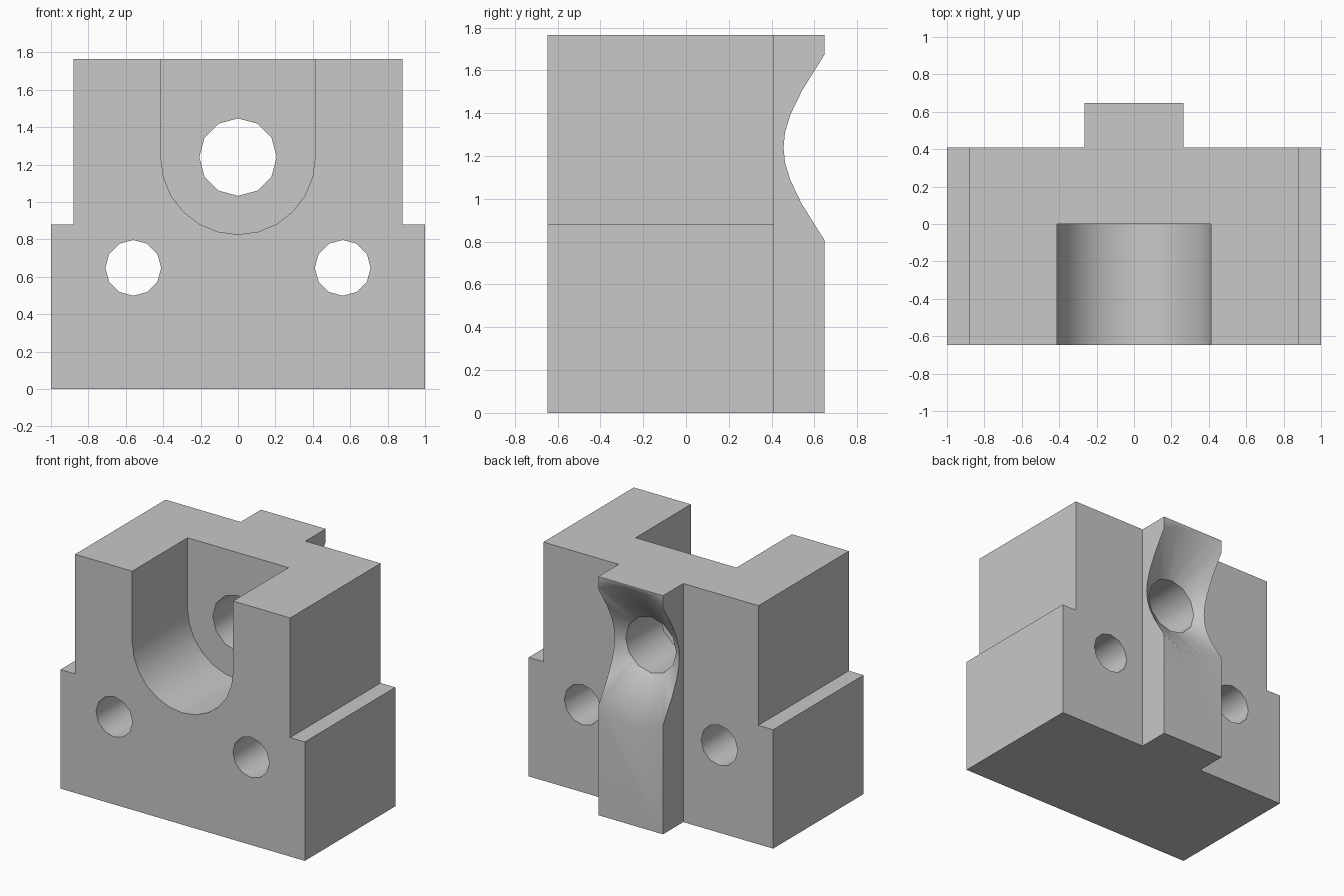
import bpy
import bmesh
import math

cube = bpy.data.objects.get("Cube")
if cube:
    bpy.data.objects.remove(cube)

FRONT, BACK, RIB_BACK = -0.647, 0.41, 0.647
TOP, BORE_Z, BORE_R, SLOT_R = 1.765, 1.24, 0.207, 0.413

grey = bpy.data.materials.new("plain_grey")
grey.use_nodes = True
colour = (0.58, 0.58, 0.58, 1)
grey.diffuse_color = colour
grey.node_tree.nodes["Principled BSDF"].inputs["Base Color"].default_value = colour


def loft(name, rings):
    """Closed solid between two matching rings of points, normals outward."""
    bm = bmesh.new()
    lower, upper = [[bm.verts.new(p) for p in ring] for ring in rings]
    bm.faces.new(lower)
    bm.faces.new(upper)
    for i in range(len(lower)):
        bm.faces.new((lower[i - 1], lower[i], upper[i], upper[i - 1]))
    bmesh.ops.recalc_face_normals(bm, faces=bm.faces)
    mesh = bpy.data.meshes.new(name)
    bm.to_mesh(mesh)
    bm.free()
    mesh.materials.append(grey)
    obj = bpy.data.objects.new(name, mesh)
    bpy.context.collection.objects.link(obj)
    return obj


def arc(x, z, r, n, sweep=math.tau):
    """Points of a circle or arc in the front plane, from +x and downwards."""
    count = n if sweep == math.tau else n + 1
    return [(x + r * math.cos(sweep * i / n), z - r * math.sin(sweep * i / n))
            for i in range(count)]


def along_y(name, profile, y0, y1):
    return loft(name, [[(x, y, z) for x, z in profile] for y in (y0, y1)])


# Block with a back rib, from its footprint
half = [(1, FRONT), (1, BACK), (0.265, BACK), (0.265, RIB_BACK)]
footprint = half + [(-x, y) for x, y in reversed(half)]
block = loft("mounting_block", [[(x, y, z) for x, y in footprint] for z in (0, TOP)])

# Shoulder steps and mounting holes on both sides
cutters = []
for side, s in (("left", 1), ("right", -1)):
    step = [(s * x, z) for x, z in ((0.88, 0.88), (1.2, 0.88), (1.2, 2), (0.88, 2))]
    cutters.append(along_y(side + "_step_cutter", step, -1, 1))
    cutters.append(along_y(side + "_hole_cutter", arc(s * 0.56, 0.648, 0.149, 12), -1, 1))

# Round-bottomed front slot, open at the top
slot = arc(0, BORE_Z, SLOT_R, 12, math.pi) + [(-SLOT_R, 2), (SLOT_R, 2)]
cutters.append(along_y("slot_cutter", slot, -1, 0))

# Central bore and the conical recess in the rib
cutters.append(along_y("bore_cutter", arc(0, BORE_Z, BORE_R, 12), -0.3, 0.6))
recess = [[(x, y, z) for x, z in arc(0, BORE_Z, r, 24)]
          for y, r in ((BACK, BORE_R), (0.769, 0.665))]
cutters.append(loft("recess_cutter", recess))

bpy.context.view_layer.objects.active = block
for cutter in cutters:
    mod = block.modifiers.new(cutter.name, "BOOLEAN")
    mod.operation = "DIFFERENCE"
    mod.solver = "EXACT"
    mod.object = cutter
    bpy.ops.object.modifier_apply(modifier=mod.name)
for cutter in cutters:
    bpy.data.objects.remove(cutter)

# Smooth bores with crisp edges
for obj in bpy.context.selected_objects:
    obj.select_set(False)
block.select_set(True)
bpy.ops.object.shade_smooth_by_angle(angle=math.radians(40))
normals = block.modifiers.new("flat_wall_normals", "WEIGHTED_NORMAL")
normals.keep_sharp = True
